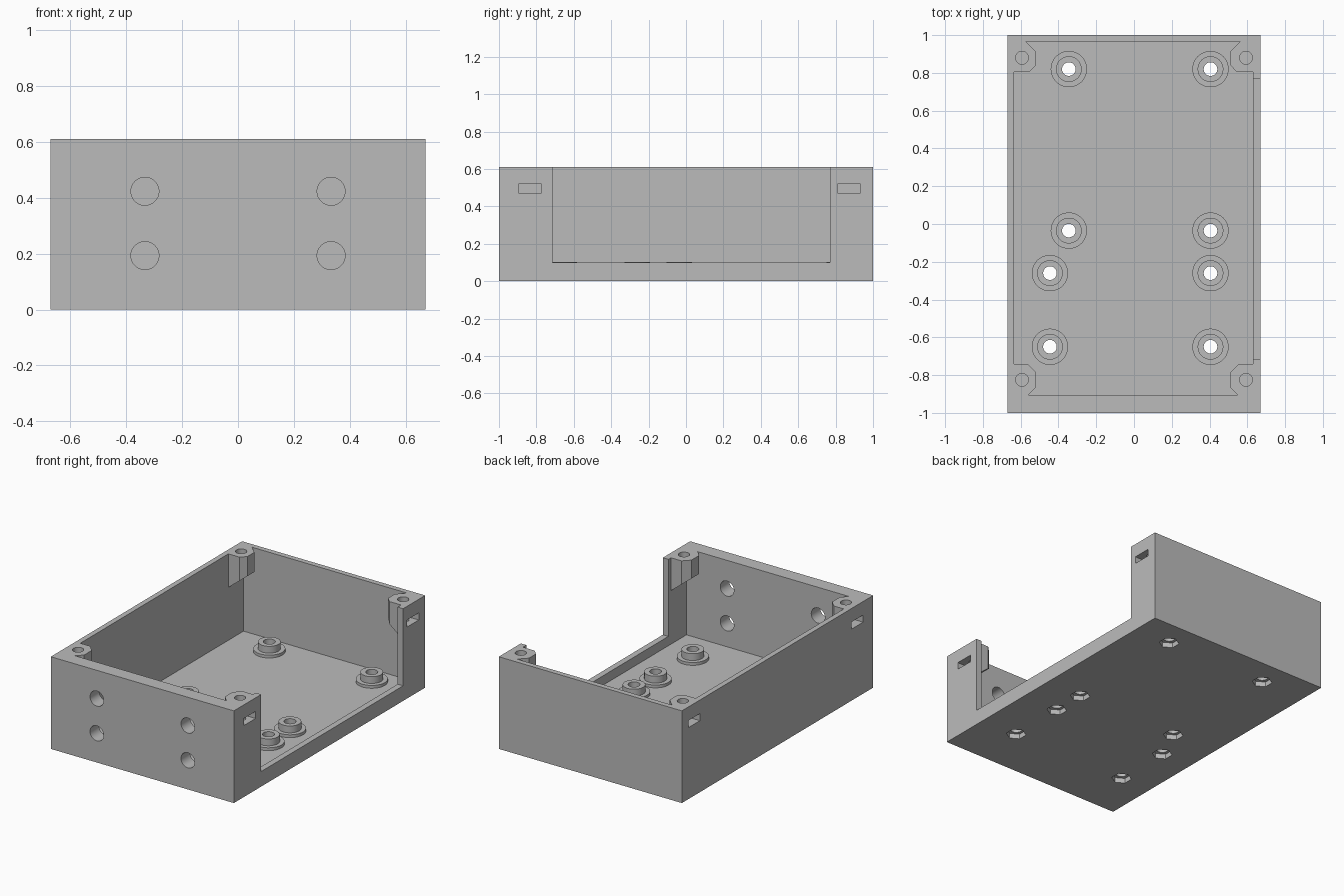
import bpy, bmesh, math
from mathutils import Matrix, Vector

if "Cube" in bpy.data.objects:
    bpy.data.objects.remove(bpy.data.objects["Cube"], do_unlink=True)

grey = bpy.data.materials.new("plain_grey")
grey.use_nodes = True
grey.diffuse_color = (0.5, 0.5, 0.5, 1)
grey.node_tree.nodes["Principled BSDF"].inputs["Base Color"].default_value = (0.5, 0.5, 0.5, 1)

WIDTH, LENGTH, HEIGHT, FLOOR = 1.34, 2.0, 0.61, 0.038


def make(name, bm):
    bmesh.ops.recalc_face_normals(bm, faces=bm.faces)
    mesh = bpy.data.meshes.new(name)
    bm.to_mesh(mesh)
    bm.free()
    mesh.materials.append(grey)
    ob = bpy.data.objects.new(name, mesh)
    bpy.context.collection.objects.link(ob)
    return ob


def box(name, low, high):
    low, high = Vector(low), Vector(high)
    bm = bmesh.new()
    bmesh.ops.create_cube(bm, size=1, matrix=Matrix.Translation((low + high) / 2)
                          @ Matrix.Diagonal((high - low).to_4d()))
    return make(name, bm)


def cylinder(name, centre, radius, depth, sides=48, turn=None):
    bm = bmesh.new()
    matrix = Matrix.Translation(centre) @ (turn or Matrix())
    bmesh.ops.create_cone(bm, cap_ends=True, segments=sides, radius1=radius,
                          radius2=radius, depth=depth, matrix=matrix)
    return make(name, bm)


def prism(name, outline, low, high):
    bm = bmesh.new()
    face = bm.faces.new([bm.verts.new((x, y, low(x))) for x, y in outline])
    new = bmesh.ops.extrude_face_region(bm, geom=[face])["geom"]
    for v in new:
        if isinstance(v, bmesh.types.BMVert):
            v.co.z = high
    return make(name, bm)


def cut(target, cutter):
    mod = target.modifiers.new("cut", "BOOLEAN")
    mod.operation = "DIFFERENCE"
    mod.solver = "EXACT"
    mod.object = cutter
    bpy.context.view_layer.objects.active = target
    bpy.ops.object.modifier_apply(modifier=mod.name)
    bpy.data.objects.remove(cutter, do_unlink=True)


def smooth(ob):
    bpy.ops.object.select_all(action="DESELECT")
    ob.select_set(True)
    bpy.context.view_layer.objects.active = ob
    bpy.ops.object.shade_smooth_by_angle(angle=math.radians(30))


# Cavity, with the four tapered corner posts left standing in it
cavity = box("cavity", (-0.635, -0.905, FLOOR), (0.63, 0.965, 0.75))
for sx, shift in ((-1, 0), (1, -0.01)):
    for sy, wall, start, chamfer, end in ((1, 0.965, 0.913, 0.84, 0.806),
                                          (-1, 0.905, 0.866, 0.785, 0.742)):
        slope = wall - start
        outline = [(0.52 + slope, 1.1), (0.52 + slope, wall), (0.52, start),
                   (0.52, chamfer), (0.52 + chamfer - end, end), (0.8, end), (0.8, 1.1)]
        outline = [(sx * (x + shift), sy * y) for x, y in outline]
        cut(cavity, prism("post", outline, lambda x: 0.48 - 0.8 * (abs(x) - 0.52), 0.9))

# Enclosure shell with one open side
shell = box("enclosure_shell", (-WIDTH / 2, -LENGTH / 2, 0), (WIDTH / 2, LENGTH / 2, HEIGHT))
cut(shell, cavity)
cut(shell, box("side_opening", (0.6, -0.715, 0.1), (0.8, 0.77, 0.8)))

# Corner screw holes and the nut slots below them
for sx in (-1, 1):
    for y, slot_y in ((0.88, 0.872), (-0.825, -0.834)):
        cut(shell, cylinder("screw_hole", (sx * 0.593, y, 0.56), 0.034, 0.2))
        ends = sorted((sx * 0.555, sx * 0.8))
        cut(shell, box("nut_slot", (ends[0], slot_y - 0.061, 0.473),
                       (ends[1], slot_y + 0.061, 0.52)))

# Round holes through the front wall
for x in (-0.333, 0.333):
    for z in (0.193, 0.423):
        cut(shell, cylinder("cable_hole", (x, -0.95, z), 0.05, 0.3,
                            turn=Matrix.Rotation(math.pi / 2, 4, "X")))

# Stepped standoffs over hexagonal nut recesses
profile = [(0.036, 0.033), (0.036, 0.102), (0.068, 0.102),
           (0.068, 0.057), (0.096, 0.057), (0.096, 0.033)]
places = [(-0.345, 0.82), (0.405, 0.82), (-0.345, -0.035), (0.405, -0.035),
          (-0.445, -0.26), (0.405, -0.26), (-0.445, -0.65), (0.405, -0.65)]
for number, (x, y) in enumerate(places, 1):
    cut(shell, cylinder("nut_recess", (x, y, 0), 0.062, 0.2, sides=6))
    bm = bmesh.new()
    verts = [bm.verts.new((r, 0, z)) for r, z in profile]
    edges = [bm.edges.new((verts[i - 1], verts[i])) for i in range(len(verts))]
    bmesh.ops.spin(bm, geom=verts + edges, cent=(0, 0, 0), axis=(0, 0, 1),
                   angle=math.tau, steps=48)
    bmesh.ops.remove_doubles(bm, verts=bm.verts, dist=0.0005)
    standoff = make(f"standoff_{number}", bm)
    standoff.location = (x, y, 0)
    smooth(standoff)

smooth(shell)
